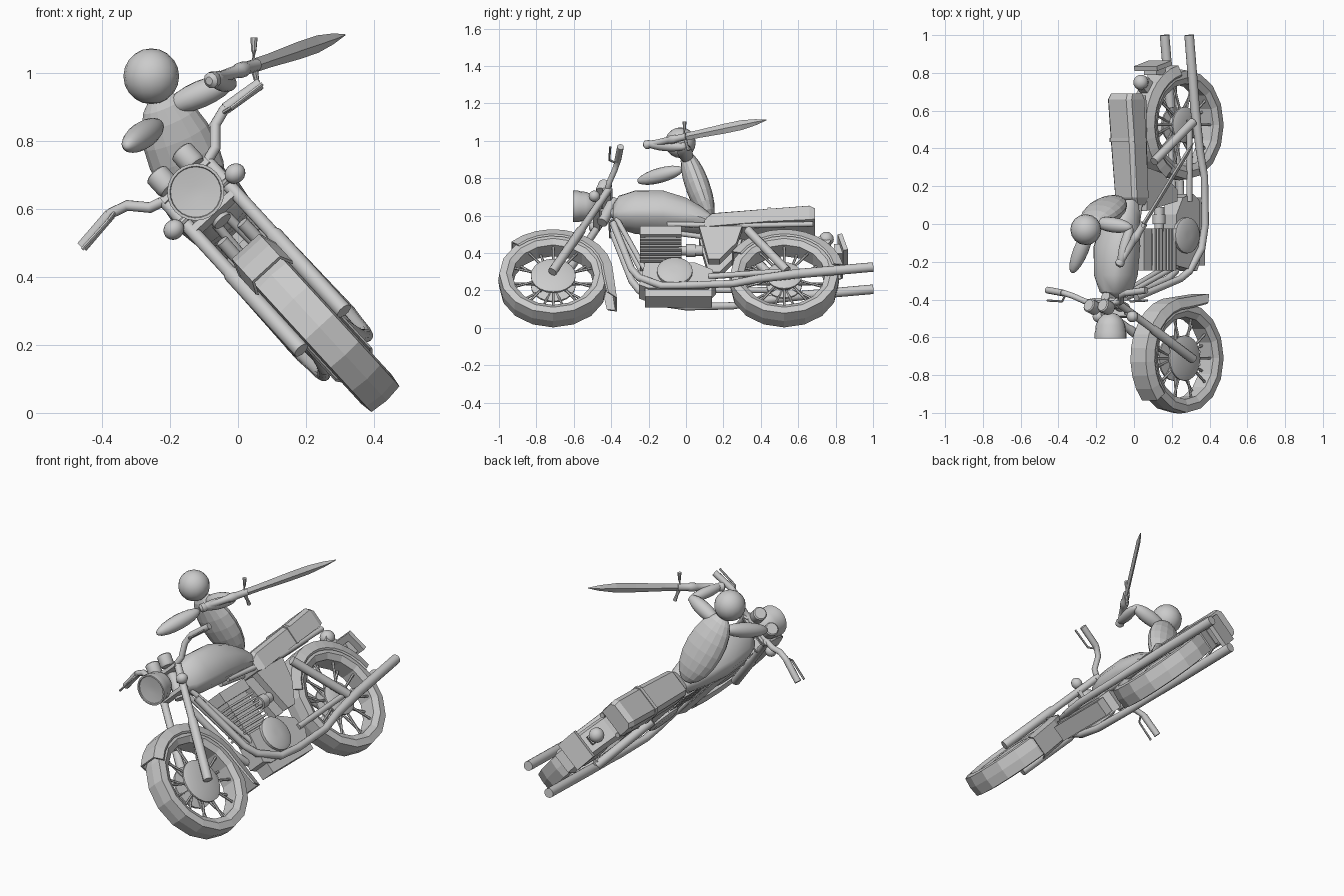
import bpy, bmesh
from math import sin, cos, pi, radians, copysign
from mathutils import Vector as V, Matrix

if "Cube" in bpy.data.objects:
    bpy.data.objects.remove(bpy.data.objects["Cube"])

# The bike is built upright (x side, y length, z height) and then leaned over
LEAN = Matrix.Translation((0.435, 0, 0.039)) @ Matrix.Rotation(radians(-42.5), 4, 'Y')
smooth = []


def finish(name, bm, lean=True, soft=True):
    if lean:
        bm.transform(LEAN)
    bmesh.ops.recalc_face_normals(bm, faces=bm.faces)
    me = bpy.data.meshes.new(name)
    bm.to_mesh(me)
    bm.free()
    ob = bpy.data.objects.new(name, me)
    bpy.context.collection.objects.link(ob)
    if soft:
        smooth.append(ob)
    return ob


def loft(name, rings, lean=True, soft=True, loop=False):
    bm = bmesh.new()
    rows = [[bm.verts.new(p) for p in r] for r in rings]
    n = len(rows[0])
    for a, b in zip(rows, rows[1:] + rows[:1] if loop else rows[1:]):
        for i in range(n):
            bm.faces.new((a[i], a[(i + 1) % n], b[(i + 1) % n], b[i]))
    if not loop:
        bm.faces.new(rows[0])
        bm.faces.new(rows[-1])
    return finish(name, bm, lean, soft)


def circle(c, axis, r, n):
    q = V(axis).to_track_quat('Z', 'Y')
    return [V(c) + q @ V((r * cos(2 * pi * i / n), r * sin(2 * pi * i / n), 0)) for i in range(n)]


def lathe(name, c, axis, prof, n=16, lean=True, soft=True, loop=False):
    axis = V(axis).normalized()
    return loft(name, [circle(V(c) + axis * t, axis, r, n) for t, r in prof], lean, soft, loop)


def tube(name, pts, r, n=10, lean=True):
    pts = [V(p) for p in pts]
    rad = r if isinstance(r, list) else [r] * len(pts)
    rings = []
    for i, p in enumerate(pts):
        d0 = (p - pts[max(i - 1, 0)]).normalized()
        d1 = (pts[min(i + 1, len(pts) - 1)] - p).normalized()
        rings.append(circle(p, d0 + d1, rad[i], n))
    return loft(name, rings, lean)


def ellipsoid(name, p, q, w, d, side=(1, 0, 0), lean=False, soft=True):
    p, q = V(p), V(q)
    z = (q - p).normalized()
    x = (V(side) - z * z.dot(V(side))).normalized()
    m = Matrix((x, z.cross(x), z)).transposed().to_4x4()
    bm = bmesh.new()
    bmesh.ops.create_uvsphere(bm, u_segments=16, v_segments=10, radius=1)
    bm.transform(Matrix.Translation((p + q) / 2) @ m @ Matrix.Diagonal((w, d, (q - p).length / 2, 1)))
    return finish(name, bm, lean, soft)


def box(name, c, size, tilt=0):
    bm = bmesh.new()
    bmesh.ops.create_cube(bm, size=1)
    bm.transform(Matrix.Translation(c) @ Matrix.Rotation(tilt, 4, 'X') @ Matrix.Diagonal((*size, 1)))
    return finish(name, bm, soft=False)


# Wheels: tyre, hub, side discs and spokes
TYRE = [(-.045, .218), (-.062, .25), (-.056, .288), (0, .294), (.056, .288), (.062, .25), (.045, .218)]
for end, y, disc in (("front", -.71, .12), ("rear", .525, .095)):
    c = V((0, y, .29))
    lathe(end + "_tyre", c, (1, 0, 0), TYRE, 16, soft=False, loop=True)
    lathe(end + "_hub", c, (1, 0, 0), [(-.055, .03), (-.05, disc * .8), (-.042, disc), (-.032, disc), (-.027, .05),
          (.027, .05), (.032, disc), (.042, disc), (.05, disc * .8), (.055, .03)], 20)
    for i in range(20):
        a = 2 * pi * i / 20
        d = V((0, cos(a), sin(a)))
        s = .03 if i % 2 else -.03
        tube(f"{end}_spoke_{i}", [c + d * .04 + V((s, 0, 0)), c + d * .225 + V((s * .8, 0, 0))], .007, 6)


# Fenders: an arched section swept round each wheel
def fender(name, y, a0, a1, flare):
    rings = []
    for i in range(13):
        a = radians(a0 + (a1 - a0) * i / 12)
        R = .322 + (flare if i == 0 else flare * .3 if i == 1 else 0)
        arch = [(-.073, R - .05), (-.055, R), (.055, R), (.073, R - .05)]
        sec = arch + [(x * .92, r - .01) for x, r in reversed(arch)]
        rings.append([V((x, y + r * cos(a), .29 + r * sin(a))) for x, r in sec])
    loft(name, rings, soft=False)


fender("front_fender", -.71, -27, 134, .06)
fender("rear_fender", .525, 12, 150, 0)

# Fork, suspension, frame and exhausts on both sides
for s, side in ((-1, "left"), (1, "right")):
    tube(side + "_fork", [(s * .085, -.715, .275), (s * .085, -.56, .58), (s * .085, -.555, .59), (s * .085, -.41, .88)],
         [.025, .025, .02, .02])
    tube(side + "_shock", [(s * .085, .33, .58), (s * .09, .54, .28)], .024)
    tube(side + "_swingarm", [(s * .055, .12, .27), (s * .075, .55, .29)], .016)
    tube(side + "_frame_tube", [(s * .02, -.37, .72), (s * .035, -.22, .34), (s * .035, -.18, .24)], .014)
    tube(side + "_seat_rail", [(s * .03, -.1, .67), (s * .065, .3, .63), (s * .065, .68, .64)], .014)
    tube(side + "_exhaust", [(s * .04, -.39, .67), (s * .045, -.29, .33), (s * .05, -.25, .265), (s * .07, -.13, .19),
         (s * .085, .0, .178), (s * .088, .25, .188), (s * .088, .38, .222), (s * .088, .6, .26), (s * .088, 1, .308)],
         [.019, .019, .02, .02, .02, .02, .022, .026, .026], 12)
    loft(side + "_side_cover", [[(s * x, y, h) for y, h in ((.07, .62), (.30, .62), (.27, .5), (.18, .38), (.12, .38))]
         for x in (.03, .072)], soft=False)
    lathe(side + "_engine_cover", (s * .05, -.06, .30), (s, 0, 0), [(0, .095), (.02, .095), (.03, .075), (.032, .02)], 20)
    # turn signals and gauges
    ellipsoid(side + "_turn_signal", (s * .122, -.52, .79), (s * .122, -.46, .79), .032, .029, lean=True)
    tube(side + "_signal_stalk", [(s * .07, -.47, .79), (s * .12, -.49, .79)], .01, 8)
    lathe(side + "_gauge", (s * .05, -.45, .885), (0, .35, 1), [(0, .032), (.01, .037), (.06, .037), (.065, .031)], 16)
    # handlebar grips and levers
    tube(side + "_grip", [(s * .23, -.365, .95), (s * .355, -.35, .935)], .018)
    tube(side + "_lever", [(s * .22, -.38, .945), (s * .245, -.41, .94), (s * .36, -.405, .93)], .006, 6)

bars = [(.08, -.42, .87), (.13, -.41, .885), (.175, -.38, .935), (.225, -.365, .95), (.35, -.35, .937)]
tube("handlebar", [(-x, y, z) for x, y, z in reversed(bars)] + bars, .016)
box("upper_fork_clamp", (0, -.42, .865), (.18, .05, .022), radians(-26))
box("lower_fork_clamp", (0, -.475, .745), (.17, .04, .022), radians(-26))
tube("steering_head", [(0, -.45, .71), (0, -.385, .87)], .03)
tube("backbone", [(0, -.4, .78), (0, .15, .68)], .025)

# Headlight
lathe("headlight", (0, -.605, .828), (0, 1, 0), [(.012, .02), (.006, .074), (0, .076), (0, .084), (.03, .084), (.04, .08),
      (.07, .078), (.1, .064), (.125, .04), (.135, .01)], 24)

# Fuel tank: rounded sections along y
rings = []
for y, w, lo, hi in ((-.39, .04, .73, .82), (-.36, .075, .70, .868), (-.27, .105, .68, .892), (-.12, .115, .67, .885),
                     (.0, .1, .665, .84), (.08, .08, .66, .785), (.13, .06, .66, .74)):
    ring = []
    for i in range(12):
        a = 2 * pi * i / 12
        f = lambda v: copysign(abs(v) ** .65, v)
        ring.append(V((w * f(cos(a)), y, (lo + hi) / 2 + (hi - lo) / 2 * f(sin(a)))))
    rings.append(ring)
loft("fuel_tank", rings)


# Seat with strap
def seat_ring(y, w, lo, hi):
    return [(-w, y, lo), (w, y, lo), (w, y, hi - .02), (w * .75, y, hi), (-w * .75, y, hi), (-w, y, hi - .02)]


loft("seat", [seat_ring(*r) for r in ((.1, .06, .625, .70), (.14, .078, .615, .725), (.42, .085, .64, .75),
     (.66, .085, .655, .775), (.69, .078, .665, .76))], soft=False)
loft("seat_strap", [seat_ring(y, .09, .64, .758) for y in (.435, .455)], soft=False)

# Engine: crankcase, finned barrel, head and carburettor
loft("crankcase", [[(x, y, z) for y, z in ((-.25, .21), (-.2, .185), (.12, .185), (.16, .24), (.14, .32), (.05, .37), (-.22, .37))]
     for x in (-.055, .055)], soft=False)
box("sump", (0, -.04, .165), (.09, .36, .06))
box("cylinder_barrel", (0, -.135, .47), (.09, .17, .22))
for i in range(7):
    box(f"cooling_fin_{i}", (0, -.135, .385 + i * .026), (.125, .22, .011))
box("cylinder_head", (0, -.135, .6), (.12, .22, .06))
lathe("carburettor", (.03, -.04, .48), (0, 1, 0), [(0, .025), (.04, .025), (.04, .035), (.09, .035), (.09, .028), (.13, .028)])

# Tail light and rear plate
ellipsoid("tail_light", (0, .71, .59), (0, .79, .59), .04, .04, lean=True)
box("tail_light_mount", (0, .73, .555), (.05, .07, .06), radians(-40))
box("rear_plate", (0, .838, .495), (.165, .025, .12), radians(15))
box("plate_bracket", (0, .815, .48), (.09, .05, .07))

# Rider: head, torso, arms
ellipsoid("rider_head", (-.255, -.03, .908), (-.255, -.03, 1.072), .082, .082)
ellipsoid("rider_torso", (-.085, .13, .575), (-.235, -.005, .94), .107, .065, (.9, 0, .42), soft=False)
ellipsoid("rider_left_arm", (-.23, -.015, .85), (-.33, -.26, .782), .04, .04)
ellipsoid("rider_right_upper_arm", (-.21, .01, .895), (-.01, -.02, .98), .04, .04)
ellipsoid("rider_right_forearm", (-.015, -.0, .965), (-.075, -.22, .985), .03, .03)
ellipsoid("rider_right_hand", (-.1, -.205, .985), (-.04, -.205, .985), .03, .03)

# Sword: handle, guard and leaf-shaped blade
P, T = V((-.08, -.215, .978)), V((.315, .43, 1.112))
D = (T - P).normalized()
U = (V((0, 0, 1)) - D * D.z).normalized()
S = D.cross(U)
L = (T - P).length
lathe("sword_handle", P, D, [(-.01, .012), (0, .024), (.02, .024), (.03, .016), (.15, .019), (.16, .023), (.19, .023),
      (.2, .019), (.26, .019)], 10, lean=False)
G = P + D * .245
tube("sword_guard", [G + U * h + D * abs(h) * .2 for h in (-.075, -.045, 0, .045, .082)], [.011, .008, .012, .008, .011], 8, lean=False)
blade = [(.25, .021), (.33, .021), (.5, .026), (.61, .026), (.7, .016), (L, .002)]
loft("sword_blade", [[P + D * t + U * w, P + D * t + S * min(w, .011), P + D * t - U * w, P + D * t - S * min(w, .011)]
     for t, w in blade], lean=False, soft=False)

# Smooth shading on the round parts
for ob in smooth:
    ob.select_set(True)
bpy.context.view_layer.objects.active = smooth[0]
bpy.ops.object.shade_smooth_by_angle(angle=radians(40))
